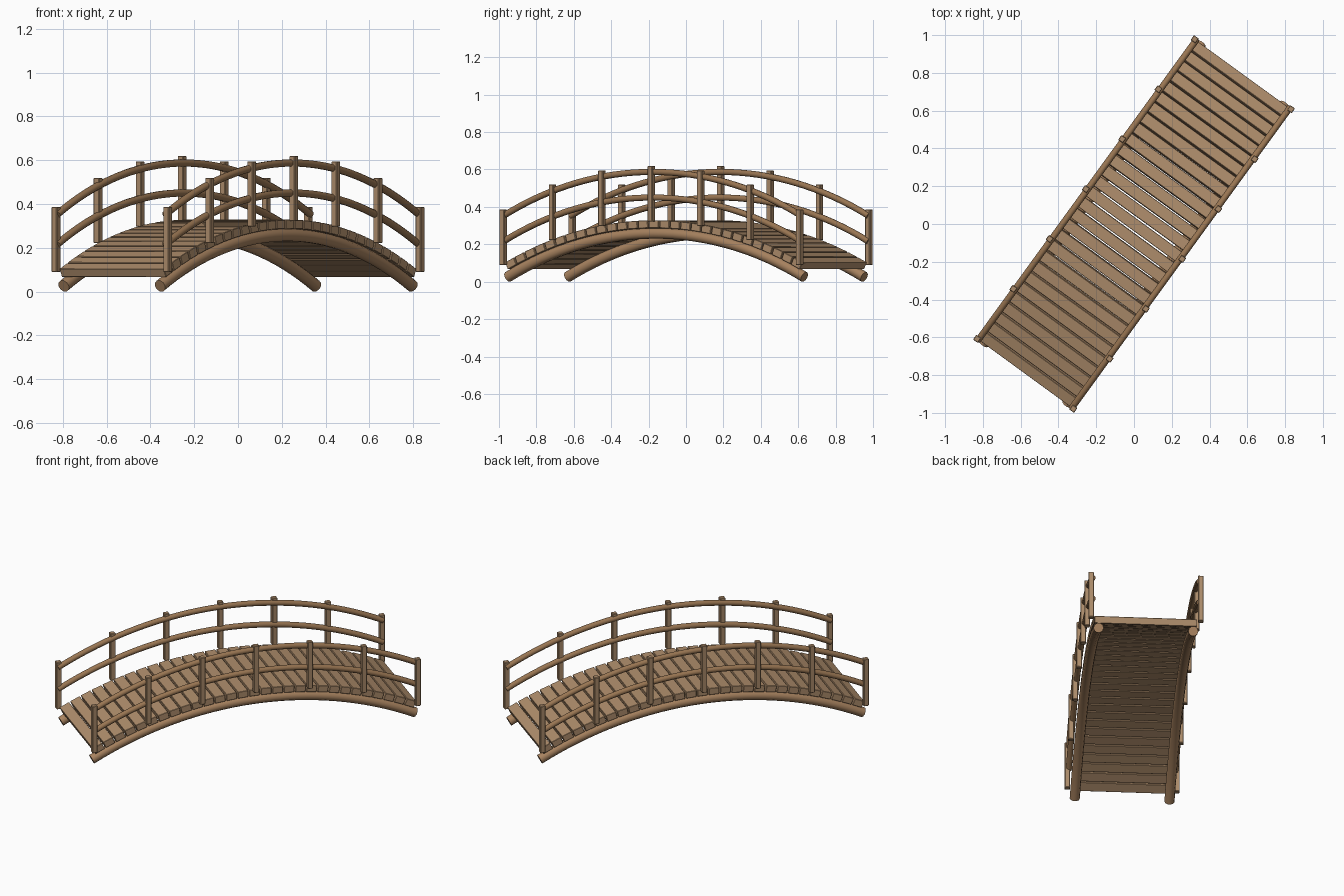
import bpy, bmesh, math, random
from mathutils import Matrix, Vector

if "Cube" in bpy.data.objects:
    bpy.data.objects.remove(bpy.data.objects["Cube"])

random.seed(4)
R = 2.18                                   # radius of the arch
HEADING = Matrix.Rotation(math.radians(54), 4, 'Z')


def material(name, color):
    m = bpy.data.materials.new(name)
    m.diffuse_color = (*color, 1)
    m.use_nodes = True
    m.node_tree.nodes["Principled BSDF"].inputs["Base Color"].default_value = m.diffuse_color
    return m


PLANK = material("plank wood", (0.43, 0.27, 0.15))
BEAM = material("beam wood", (0.39, 0.225, 0.115))
POST = material("post wood", (0.41, 0.26, 0.145))
RAIL = material("rail wood", (0.32, 0.18, 0.085))


def drop(u):
    """Fall of the arch at distance u from the middle."""
    return R - math.sqrt(R * R - u * u)


def tube(name, v, crown, half_length, radius, mat):
    """Round log following the arch."""
    cu = bpy.data.curves.new(name, 'CURVE')
    cu.dimensions = '3D'
    cu.bevel_depth = radius
    cu.bevel_resolution = 3
    cu.use_fill_caps = True
    n = 33
    sp = cu.splines.new('POLY')
    sp.points.add(n - 1)
    a = math.asin(half_length / R)
    for i, p in enumerate(sp.points):
        u = R * math.sin(a * (2 * i / (n - 1) - 1))
        p.co = (u, v, crown - drop(u), 1)
    ob = bpy.data.objects.new(name, cu)
    bpy.context.collection.objects.link(ob)
    ob.matrix_world = HEADING
    bpy.ops.object.select_all(action='DESELECT')
    ob.select_set(True)
    bpy.context.view_layer.objects.active = ob
    bpy.ops.object.convert(target='MESH')
    ob = bpy.context.object
    ob.data.materials.clear()
    ob.data.materials.append(mat)
    bpy.ops.object.shade_smooth_by_angle(angle=math.radians(40))


def boxes(name, items, mat, bevel):
    """One object from many boxes, each a (matrix, size) pair."""
    bm = bmesh.new()
    for mtx, size in items:
        bmesh.ops.create_cube(bm, size=1, matrix=mtx @ Matrix.Diagonal((*size, 1)))
    me = bpy.data.meshes.new(name)
    bm.to_mesh(me)
    bm.free()
    me.materials.append(mat)
    ob = bpy.data.objects.new(name, me)
    bpy.context.collection.objects.link(ob)
    ob.matrix_world = HEADING
    mod = ob.modifiers.new("soft edges", 'BEVEL')
    mod.width = bevel
    mod.segments = 1


# deck planks, laid square to the arch with narrow gaps
COUNT, SPAN, THICK = 29, 0.453, 0.041
rad = R + 0.029 + THICK / 2
centre = Vector((0, 0, 0.258 - R))
step = 2 * SPAN / COUNT
planks = []
for i in range(COUNT):
    a = -SPAN + step * (i + 0.5)
    mtx = (Matrix.Translation(centre) @ Matrix.Rotation(a, 4, 'Y')
           @ Matrix.Translation((0, 0, rad))
           @ Matrix.Rotation(random.uniform(-0.004, 0.004), 4, 'Z'))
    planks.append((mtx, (step * rad - 0.008, 0.59, THICK)))
boxes("deck_planks", planks, PLANK, 0.002)

for side, label in ((1, "left"), (-1, "right")):
    # bearing log under the deck
    tube(label + "_beam", side * 0.272, 0.258, 0.98, 0.029, BEAM)
    # upright posts
    posts = []
    for k in range(-3, 4):
        u = k * 0.3267
        top, height = 0.619 - drop(u), 0.297
        posts.append((Matrix.Translation((u, side * 0.315, top - height / 2)),
                      (0.031, 0.031, height)))
    boxes(label + "_posts", posts, POST, 0.003)
    # handrail and middle rail
    tube(label + "_handrail", side * 0.306, 0.587, 0.985, 0.017, RAIL)
    tube(label + "_middle_rail", side * 0.306, 0.450, 0.985, 0.017, RAIL)
